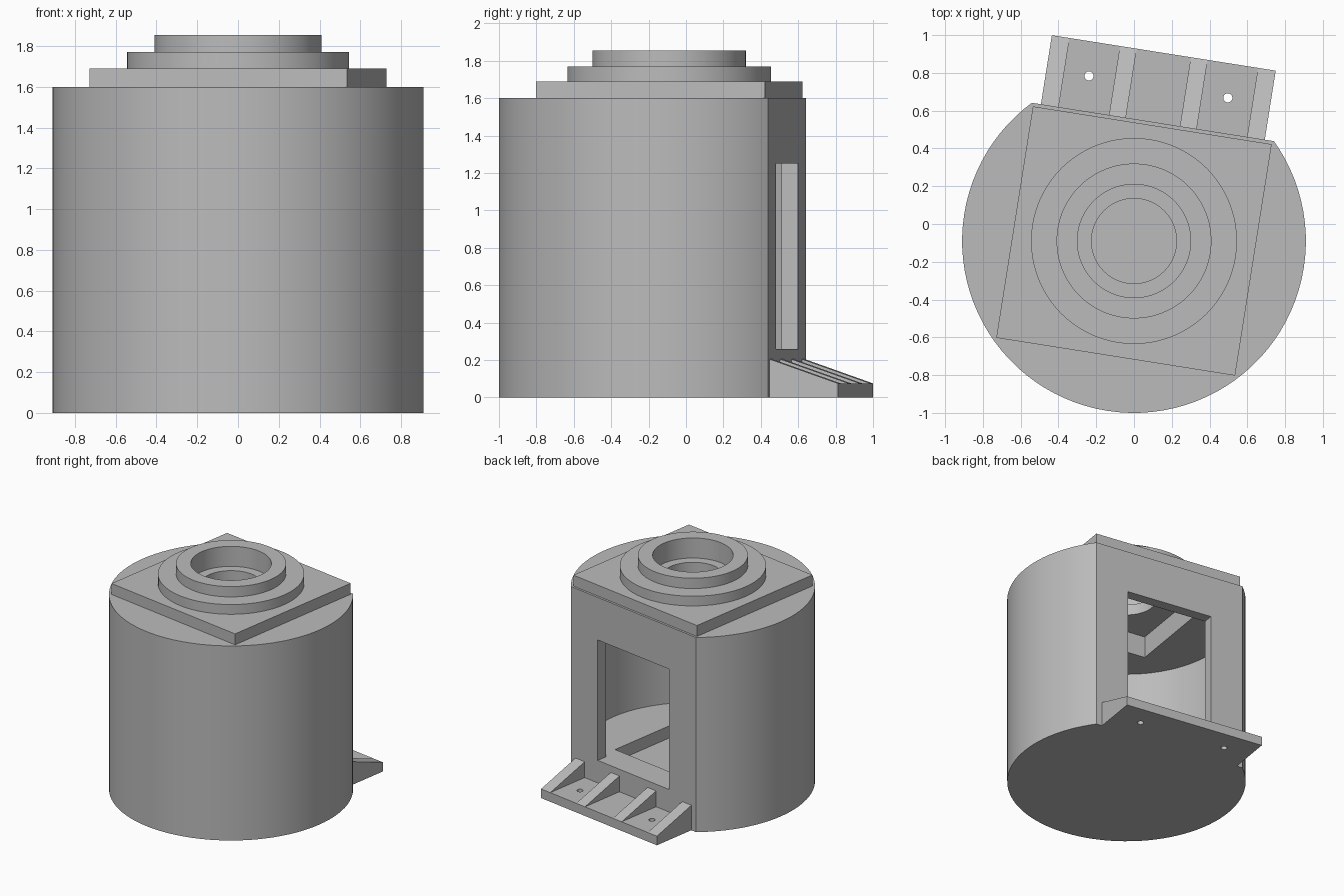
import bpy, bmesh, math
from mathutils import Matrix, Vector

cube = bpy.data.objects.get("Cube")
if cube:
    bpy.data.objects.remove(cube, do_unlink=True)

# The whole housing is turned slightly about its vertical axis
PLACE = Matrix.Translation((0, -0.09, 0)) @ Matrix.Rotation(math.radians(-9), 4, 'Z')
SEGMENTS = 96

grey = bpy.data.materials.new("plain grey")
grey.use_nodes = True
grey.diffuse_color = (0.5, 0.5, 0.5, 1)
grey.node_tree.nodes["Principled BSDF"].inputs["Base Color"].default_value = (0.5, 0.5, 0.5, 1)


def finish(name, bm):
    bmesh.ops.recalc_face_normals(bm, faces=bm.faces)
    mesh = bpy.data.meshes.new(name)
    bm.to_mesh(mesh)
    bm.free()
    mesh.materials.append(grey)
    obj = bpy.data.objects.new(name, mesh)
    bpy.context.collection.objects.link(obj)
    obj.matrix_world = PLACE
    return obj


def box(name, x0, x1, y0, y1, z0, z1):
    bm = bmesh.new()
    bmesh.ops.create_cube(bm, size=1)
    for v in bm.verts:
        v.co = Vector(((x0 + x1) / 2 + v.co.x * (x1 - x0),
                       (y0 + y1) / 2 + v.co.y * (y1 - y0),
                       (z0 + z1) / 2 + v.co.z * (z1 - z0)))
    return finish(name, bm)


def drum(name, radius, z0, z1, flat=None, center=(0, 0)):
    """Upright cylinder, optionally sliced flat at the back."""
    bm = bmesh.new()
    shift = Matrix.Translation((center[0], center[1], (z0 + z1) / 2))
    bmesh.ops.create_cone(bm, cap_ends=True, segments=SEGMENTS, radius1=radius,
                          radius2=radius, depth=z1 - z0, matrix=shift)
    if flat:
        bmesh.ops.bisect_plane(bm, geom=bm.verts[:] + bm.edges[:] + bm.faces[:],
                               plane_co=(0, flat, 0), plane_no=(0, 1, 0), clear_outer=True)
        bmesh.ops.holes_fill(bm, edges=[e for e in bm.edges if e.is_boundary])
    return finish(name, bm)


def cut(obj, cutters):
    bpy.context.view_layer.objects.active = obj
    for cutter in cutters:
        cutter.hide_render = True
        mod = obj.modifiers.new("cut", 'BOOLEAN')
        mod.operation = 'DIFFERENCE'
        mod.solver = 'EXACT'
        mod.object = cutter
        bpy.ops.object.modifier_apply(modifier=mod.name)
        bpy.data.objects.remove(cutter, do_unlink=True)


def smooth(obj):
    bpy.ops.object.select_all(action='DESELECT')
    obj.select_set(True)
    bpy.context.view_layer.objects.active = obj
    bpy.ops.object.shade_smooth_by_angle(angle=math.radians(30))


# Hollow body with flat back, window, floor pocket and roof opening
body = drum("housing_body", 0.91, 0, 1.6, flat=0.638)
cut(body, [
    drum("cavity_cutter", 0.82, 0.26, 1.42, flat=0.55),
    box("window_cutter", -0.37, 0.37, 0.5, 0.8, 0.26, 1.25),
    box("floor_pocket_cutter", -0.41, 0.41, -0.41, 0.41, 0.16, 0.4),
    box("roof_pocket_cutter", -0.41, 0.41, -0.41, 0.41, 1.3, 1.7),
])
smooth(body)

# Square top plate with a round hole
plate = box("top_plate", -0.64, 0.64, -0.62, 0.62, 1.6, 1.69)
cut(plate, [drum("plate_hole_cutter", 0.225, 1.5, 1.8)])
smooth(plate)

# Stepped collar, turned from a profile
profile = [(0.3, 1.69), (0.545, 1.69), (0.545, 1.77), (0.41, 1.77), (0.41, 1.855), (0.3, 1.855)]
bm = bmesh.new()
verts = [bm.verts.new((r, 0, z)) for r, z in profile]
edges = [bm.edges.new((verts[i - 1], verts[i])) for i in range(len(verts))]
bmesh.ops.spin(bm, geom=verts + edges, cent=(0, 0, 0), axis=(0, 0, 1),
               angle=2 * math.pi, steps=SEGMENTS)
bmesh.ops.remove_doubles(bm, verts=bm.verts, dist=0.0001)
smooth(finish("stepped_collar", bm))

# Mounting foot with two bolt holes
foot = box("mounting_foot", -0.6, 0.6, 0.638, 1.008, 0, 0.075)
cut(foot, [drum("bolt_hole_cutter", 0.024, -0.1, 0.2, center=(x, 0.826)) for x in (-0.372, 0.372)])
smooth(foot)

# Sloping ribs bracing the foot against the flat back
for i, (x0, x1) in enumerate([(-0.6, -0.505), (-0.235, -0.145), (0.145, 0.235), (0.505, 0.6)]):
    bm = bmesh.new()
    side = [bm.verts.new((x0, y, z)) for y, z in [(0.638, 0.075), (1.008, 0.075), (0.638, 0.205)]]
    face = bm.faces.new(side)
    extruded = bmesh.ops.extrude_face_region(bm, geom=[face])["geom"]
    bmesh.ops.translate(bm, vec=(x1 - x0, 0, 0),
                        verts=[g for g in extruded if isinstance(g, bmesh.types.BMVert)])
    finish(f"foot_rib_{i + 1}", bm)
